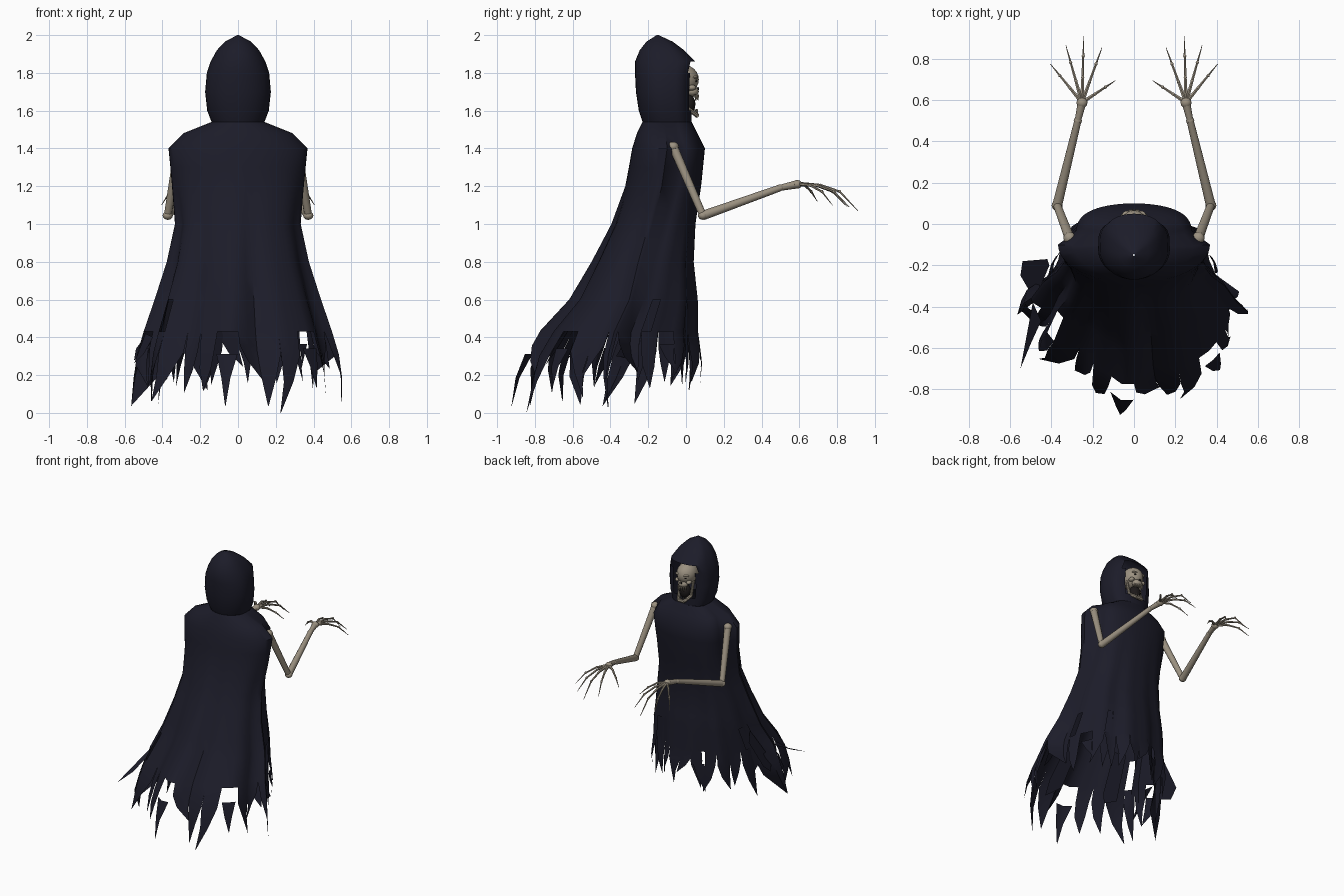
import bpy, bmesh, math, random
from mathutils import Vector, Matrix

random.seed(5)
if "Cube" in bpy.data.objects:
    bpy.data.objects.remove(bpy.data.objects["Cube"], do_unlink=True)


def material(name, rgb):
    m = bpy.data.materials.new(name)
    m.use_nodes = True
    m.diffuse_color = (*rgb, 1)
    node = next(n for n in m.node_tree.nodes if n.type == "BSDF_PRINCIPLED")
    node.inputs["Base Color"].default_value = (*rgb, 1)
    node.inputs["Roughness"].default_value = 0.9
    return m


CLOTH = material("dark navy cloth", (0.0115, 0.0115, 0.022))
BONE = material("old bone", (0.33, 0.285, 0.22))
DARK = material("hollow black", (0.012, 0.01, 0.01))


def finish(bm, name, mat, angle=40):
    mesh = bpy.data.meshes.new(name)
    bm.to_mesh(mesh)
    bm.free()
    obj = bpy.data.objects.new(name, mesh)
    bpy.context.collection.objects.link(obj)
    mesh.materials.append(mat)
    bpy.ops.object.select_all(action="DESELECT")
    obj.select_set(True)
    bpy.context.view_layer.objects.active = obj
    bpy.ops.object.shade_smooth_by_angle(angle=math.radians(angle))


def bone(bm, a, b, ra, rb, sides=10):
    a, b = Vector(a), Vector(b)
    rot = (b - a).to_track_quat("Z", "Y").to_matrix().to_4x4()
    bmesh.ops.create_cone(bm, cap_ends=True, segments=sides, radius1=ra, radius2=rb,
                          depth=(b - a).length, matrix=Matrix.Translation((a + b) / 2) @ rot)


def ball(bm, center, size, seg=12):
    m = Matrix.Translation(center) @ Matrix.Diagonal((*size, 1))
    bmesh.ops.create_uvsphere(bm, u_segments=seg, v_segments=seg * 2 // 3, radius=1, matrix=m)


# Cloth sections: height, half width, back y, front y, width factor of the front panel
CLOAK = [(1.54, .14, -.23, .03, 1), (1.48, .29, -.26, .06, .85), (1.40, .368, -.285, .10, .77),
         (1.20, .348, -.32, .08, .79), (1.00, .33, -.39, .05, .88), (.80, .37, -.49, .04, .92),
         (.60, .43, -.60, .06, .88), (.43, .485, -.75, .06, .84), (.27, .53, -.85, .08, .8),
         (0, .55, -.90, .06, .8)]
HOOD = [(2.0, .004, -.155, -.145, 1), (1.965, .07, -.21, -.07, 1), (1.92, .112, -.245, -.01, 1),
        (1.86, .145, -.27, .05, 1), (1.80, .165, -.27, .035, 1), (1.70, .174, -.265, .03, 1),
        (1.60, .163, -.25, .03, 1), (1.54, .14, -.23, .03, 1)]

# Deep folds of the hanging cloth: angle from the back, spread, depth
FOLDS = [(-.6, .17, -.14), (.22, .13, -.1), (.75, .2, .05), (-.1, .14, .04), (-1.2, .14, -.07),
         (1.3, .12, -.07)]


def cloth_point(rows, t, z, fold=0.0):
    """Point on the draped section at height z; t = 0 is the back, pi the front."""
    for top, low in zip(rows, rows[1:]):
        if z >= low[0] - 1e-6:
            break
    k = (top[0] - z) / (top[0] - low[0])
    w, yb, yf, f = (p + (q - p) * k for p, q in zip(top[1:], low[1:]))
    yc = yb + (yf - yb) * .48
    c, s = math.cos(t), math.sin(t)
    if c < -.1:
        s *= f
    droop = min(1, max(0, (1.3 - z) / .8))
    y = -(yc - yb) * c ** (1 + .4 * droop) if c > 0 else (yf - yc) * abs(c) ** (.5 + .3 * droop)
    angle = math.atan2(math.sin(t), math.cos(t))
    deep = sum(d * math.exp(-((angle - a) / sp) ** 2) for a, sp, d in FOLDS)
    wave = 1 + droop * fold * (deep / .05 + math.sin(8 * t + 2.2) * .5 + .5 * math.sin(13 * t + 2))
    return Vector((w * s * wave, yc + y * wave, z))


def loft(bm, rows, heights, columns, fold):
    rings = [[bm.verts.new(cloth_point(rows, math.tau * i / columns, z, fold))
              for i in range(columns)] for z in heights]
    for r, s in zip(rings, rings[1:]):
        for i in range(columns):
            j = (i + 1) % columns
            bm.faces.new((r[i], s[i], s[j], r[j]))


# Cloak body with torn patches near the hem
COLS, FOLD = 56, .05
bm = bmesh.new()
loft(bm, CLOAK, [1.54, 1.48, 1.4, 1.3, 1.2, 1.1, 1.0, .9, .8, .7, .6, .43], COLS, FOLD)
low = [f for f in bm.faces if f.calc_center_median().z < .55]
bmesh.ops.delete(bm, geom=random.sample(low, 4), context="FACES")

# Ragged strands: curved, tapering to points, some torn loose at the root
step = math.tau / COLS
for n in range(COLS // 2):
    t0 = (2 * n + 1) * step
    front = math.cos(t0) < -.5
    tip = random.uniform(.12, .25) if front else random.uniform(.03, .22)
    if n == 2:
        tip = 0
    drift = random.uniform(-1.6, 1.6) * step
    previous = None
    for k, width in ((0, 1), (.3, random.uniform(.8, 1)), (.62, random.uniform(.35, .65)), (1, .02)):
        z = .43 + (tip - .43) * k
        mid = t0 + drift * k * k
        row = [bm.verts.new(cloth_point(CLOAK, mid + d * step * width, z, FOLD)) for d in (-1, 0, 1)]
        if previous and not (k == .3 and n % 6 == 3):
            for i in range(2):
                bm.faces.new((previous[i], row[i], row[i + 1], previous[i + 1]))
        previous = row

# Loose inner strips seen through the tears
for n in range(6):
    t0 = math.tau * (n + .3) / 6
    shrink = Vector((.9, .93, 1))
    tip = random.uniform(.12, .3)
    a, b, c, d, e = (cloth_point(CLOAK, t0 + u * step, z, FOLD) * shrink for u, z in
                     ((-1, .62), (1, .62), (1.1, .36), (-.8, .33), (random.uniform(-1, 1), tip)))
    bm.faces.new([bm.verts.new(p) for p in (a, d, e, c, b)])

# Flaring flaps at the side of the hem
for flap in (((-.41, -.2, .58), (-.42, -.17, .5), (-.54, -.18, .34), (-.55, -.25, .28), (-.48, -.37, .3)),
             ((-.49, -.38, .42), (-.45, -.47, .4), (-.5, -.58, .31), (-.55, -.7, .26))):
    bm.faces.new([bm.verts.new(p) for p in flap])
bmesh.ops.remove_doubles(bm, verts=bm.verts, dist=.0005)
loose = [v for v in bm.verts if not v.link_faces]
bmesh.ops.delete(bm, geom=loose, context="VERTS")
finish(bm, "tattered_cloak", CLOTH)

# Hood with a face opening
bm = bmesh.new()
loft(bm, HOOD, [r[0] for r in HOOD], 32, 0)
opening = [f for f in bm.faces if f.calc_center_median().y > -.05
           and abs(f.calc_center_median().x) < .1 and 1.57 < f.calc_center_median().z < 1.85]
bmesh.ops.delete(bm, geom=opening, context="FACES")
finish(bm, "hood", CLOTH)

# Skull: cranium, brow, cheeks, upper jaw, hanging lower jaw and teeth
bm = bmesh.new()
ball(bm, (0, -.02, 1.765), (.074, .088, .08), 18)
ball(bm, (0, .035, 1.702), (.04, .033, .028))
for s in (-1, 1):
    ball(bm, (s * .03, .047, 1.776), (.027, .017, .009))
    ball(bm, (s * .048, .03, 1.722), (.018, .024, .015))
    bone(bm, (s * .058, -.01, 1.72), (s * .052, .01, 1.61), .01, .01, 8)
    bone(bm, (s * .052, .01, 1.61), (s * .022, .058, 1.575), .012, .012, 8)
    for i in range(3):
        x = s * (.007 + i * .013)
        y = .062 - i * .007
        bone(bm, (x, y, 1.685), (x, y + .003, 1.655), .006, .002, 6)
        bone(bm, (x, y - .004, 1.58), (x, y, 1.608), .006, .002, 6)
bone(bm, (-.024, .057, 1.575), (.024, .057, 1.575), .013, .013, 8)
finish(bm, "skull", BONE)

# Dark hollows of the face
bm = bmesh.new()
for s in (-1, 1):
    ball(bm, (s * .029, .052, 1.757), (.013, .008, .007))
    ball(bm, (s * .006, .064, 1.717), (.004, .006, .008), 8)
ball(bm, (0, .01, 1.635), (.044, .04, .055))
finish(bm, "face_hollows", DARK)


# Bone arms and clawed hands
def build_arm(name, s):
    def p(x, y, z):
        return Vector((s * x, y, z))
    bm = bmesh.new()
    shoulder, elbow = p(.312, -.068, 1.41), p(.372, .09, 1.045)
    wrist, palm = p(.272, .5, 1.192), p(.252, .588, 1.21)
    for joint, r in ((shoulder, .03), (elbow, .027), (wrist, .02), (palm, .027)):
        ball(bm, joint, (r, r, r * .85))
    bone(bm, shoulder, elbow, .025, .02)
    bone(bm, elbow, wrist, .025, .018)
    bone(bm, wrist, palm, .016, .022)
    tips = ((.405, .775, 1.10), (.33, .865, 1.09), (.243, .91, 1.07), (.155, .855, 1.09), (.09, .695, 1.12))
    for tip in tips:
        tip = p(*tip)
        path = [palm.lerp(tip, k) for k in (.06, .38, .7, 1)]
        for q, z in zip(path, (1.212, 1.205, 1.172, tip.z)):
            q.z = z
        radii = (.0105, .0075, .0055, .0015)
        for i in range(3):
            bone(bm, path[i], path[i + 1], radii[i], radii[i + 1], 6)
            if i:
                ball(bm, path[i], (.0085,) * 3, 8)
    finish(bm, name, BONE)


build_arm("left_arm", 1)
build_arm("right_arm", -1)
